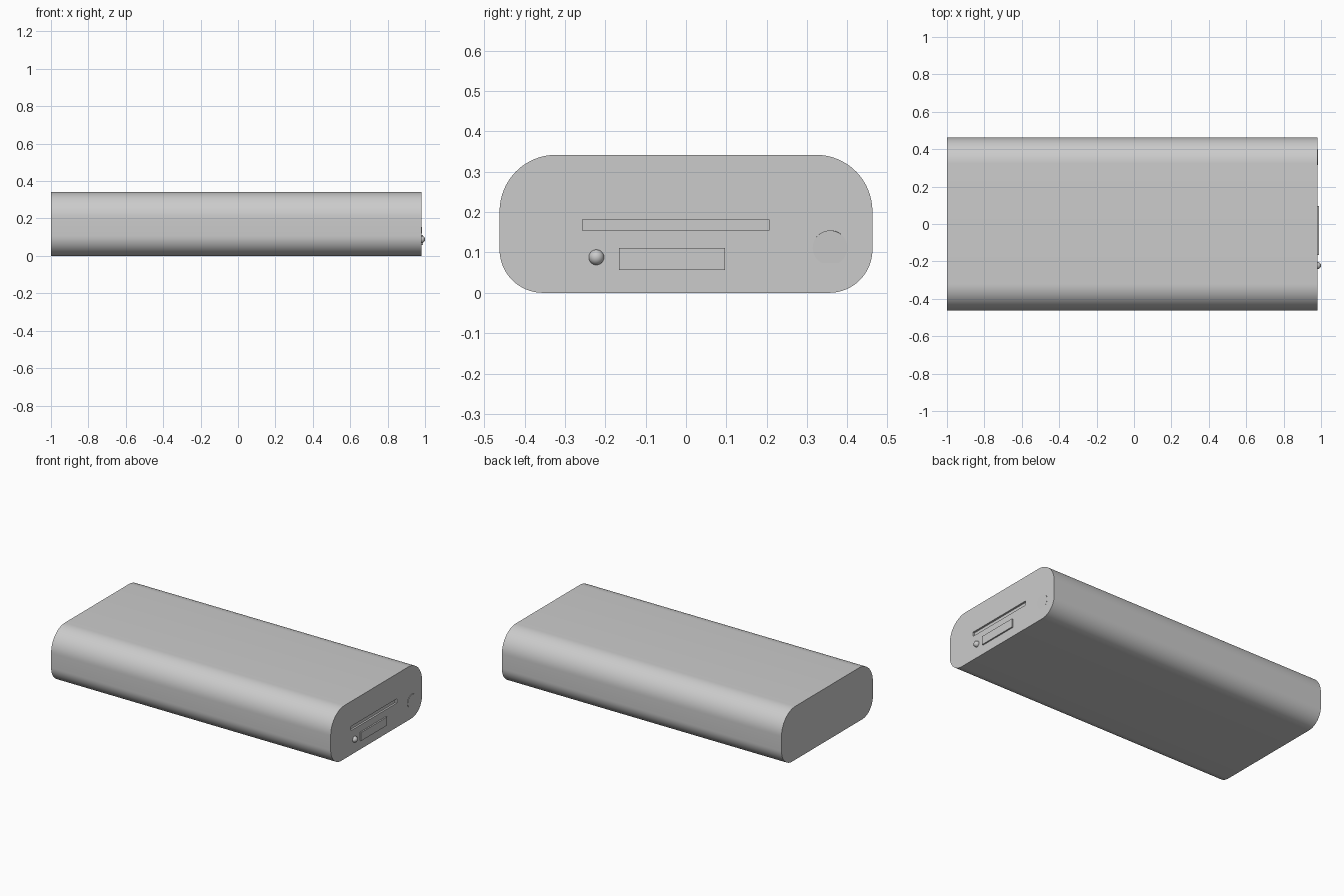
import bpy, bmesh, math

if "Cube" in bpy.data.objects:
    bpy.data.objects.remove(bpy.data.objects["Cube"])

FACE_X = 0.98  # plane of the end face with the ports


def box(name, x, y, z):
    bpy.ops.mesh.primitive_cube_add(size=1, location=[sum(r) / 2 for r in (x, y, z)])
    ob = bpy.context.object
    ob.name = name
    ob.scale = [r[1] - r[0] for r in (x, y, z)]
    bpy.ops.object.transform_apply(location=False, rotation=False)
    return ob


# body: rounded profile swept along x
W, H = 0.462, 0.342
profile = []
for sy, sz, r, start in ((1, 1, 0.14, 0), (-1, 1, 0.14, 90), (-1, -1, 0.107, 180), (1, -1, 0.107, 270)):
    cy, cz = sy * (W - r), (H - r if sz > 0 else r)
    for i in range(17):
        a = math.radians(start + 90 * i / 16)
        profile.append((cy + r * math.cos(a), cz + r * math.sin(a)))
bm = bmesh.new()
cap = bm.faces.new([bm.verts.new((-1, y, z)) for y, z in profile])
ext = bmesh.ops.extrude_face_region(bm, geom=[cap], use_keep_orig=True)
verts = [g for g in ext["geom"] if isinstance(g, bmesh.types.BMVert)]
bmesh.ops.translate(bm, verts=verts, vec=(FACE_X + 1, 0, 0))
bmesh.ops.recalc_face_normals(bm, faces=bm.faces)
mesh = bpy.data.meshes.new("body")
bm.to_mesh(mesh)
bm.free()
body = bpy.data.objects.new("body", mesh)
bpy.context.collection.objects.link(body)

# shallow card slot cut in the end face
cutter = box("slot_cutter", (FACE_X - 0.012, FACE_X + 0.05), (-0.257, 0.206), (0.155, 0.182))
cutter.hide_render = True
cutter.hide_set(True)
mod = body.modifiers.new("slot", 'BOOLEAN')
mod.object = cutter
mod.operation = 'DIFFERENCE'
mod.solver = 'EXACT'
bpy.ops.object.select_all(action='DESELECT')
bpy.context.view_layer.objects.active = body
body.select_set(True)
bpy.ops.object.modifier_apply(modifier="slot")
bpy.data.objects.remove(cutter)
bpy.ops.object.shade_smooth_by_angle(angle=math.radians(30))

# raised connector plate
box("port", (FACE_X - 0.01, FACE_X + 0.009), (-0.166, 0.097), (0.057, 0.111))

# indicator light
bpy.ops.mesh.primitive_uv_sphere_add(segments=32, ring_count=16, radius=0.019, location=(0.981, -0.222, 0.088))
bpy.context.object.name = "indicator_light"
bpy.ops.object.shade_smooth()

# round button, slightly tilted so its lower edge sinks into the face
bpy.ops.mesh.primitive_cylinder_add(vertices=48, radius=0.043, depth=0.02, location=(0.972, 0.357, 0.112),
                                    rotation=(0, math.radians(93), 0))
bpy.context.object.name = "button"
bpy.ops.object.shade_smooth_by_angle(angle=math.radians(30))
